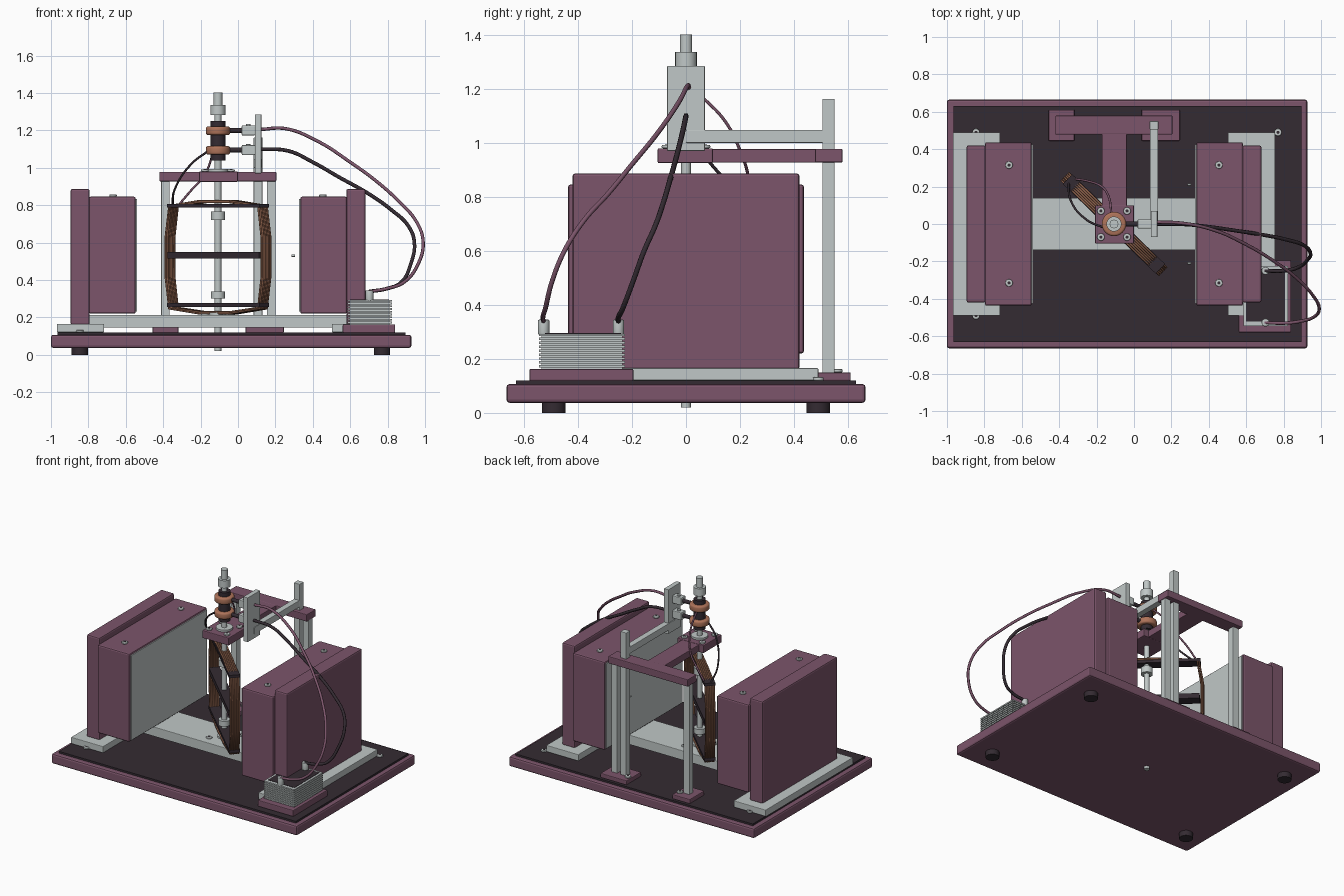
import bpy, bmesh, math
from mathutils import Vector, Matrix

if "Cube" in bpy.data.objects:
    bpy.data.objects.remove(bpy.data.objects["Cube"], do_unlink=True)

AX = -0.107                      # rotor axis
COIL_TURN = math.radians(-44)    # coil plane heading


def material(name, *rgb):
    m = bpy.data.materials.new(name)
    m.use_nodes = True
    m.diffuse_color = (*rgb, 1)
    m.node_tree.nodes["Principled BSDF"].inputs["Base Color"].default_value = (*rgb, 1)
    return m


PLUM = material("plum paint", 0.2, 0.09, 0.145)
METAL = material("pale metal", 0.53, 0.575, 0.57)
DARK = material("dark panel", 0.034, 0.024, 0.032)
COPPER = material("copper ring", 0.42, 0.17, 0.1)
WIRE = material("copper wire", 0.25, 0.112, 0.066)


def finish(name, bm, mat, smooth=False):
    me = bpy.data.meshes.new(name)
    bm.to_mesh(me)
    bm.free()
    me.materials.append(mat)
    ob = bpy.data.objects.new(name, me)
    bpy.context.collection.objects.link(ob)
    if smooth:
        bpy.ops.object.select_all(action="DESELECT")
        ob.select_set(True)
        bpy.context.view_layer.objects.active = ob
        bpy.ops.object.shade_smooth_by_angle(angle=math.radians(35))
    return ob


def box(name, xs, ys, zs, mat, bevel=0.0):
    bm = bmesh.new()
    bmesh.ops.create_cube(bm, size=1)
    lo, hi = [Vector(p) for p in zip(xs, ys, zs)]
    for v in bm.verts:
        v.co = Vector([(l + h) / 2 + c * abs(h - l) for l, h, c in zip(lo, hi, v.co)])
    if bevel:
        bmesh.ops.bevel(bm, geom=bm.edges[:], offset=bevel, segments=2, affect="EDGES", profile=0.5)
    return finish(name, bm, mat)


def cyl(name, start, length, r, mat, axis="z", bevel=0.0):
    bm = bmesh.new()
    bmesh.ops.create_cone(bm, cap_ends=True, segments=24, radius1=r, radius2=r, depth=length)
    if bevel:
        rims = [e for e in bm.edges if abs(e.verts[0].co.z - e.verts[1].co.z) < 1e-5]
        bmesh.ops.bevel(bm, geom=rims, offset=bevel, segments=3, affect="EDGES", profile=0.5)
    bmesh.ops.translate(bm, verts=bm.verts, vec=(0, 0, length / 2))
    if axis == "x":
        bmesh.ops.rotate(bm, verts=bm.verts, matrix=Matrix.Rotation(math.pi / 2, 3, "Y"))
    bmesh.ops.translate(bm, verts=bm.verts, vec=start)
    return finish(name, bm, mat, True)


def tube(name, points, r, mat, closed=False, smooth=True):
    cu = bpy.data.curves.new(name, "CURVE")
    cu.dimensions = "3D"
    cu.bevel_depth, cu.bevel_resolution, cu.resolution_u = r, 2, 8
    cu.use_fill_caps = True
    if smooth:
        sp = cu.splines.new("BEZIER")
        sp.bezier_points.add(len(points) - 1)
        for bp, p in zip(sp.bezier_points, points):
            bp.co = p
            bp.handle_left_type = bp.handle_right_type = "AUTO"
    else:
        sp = cu.splines.new("POLY")
        sp.points.add(len(points) - 1)
        for bp, p in zip(sp.points, points):
            bp.co = (*p, 1)
    sp.use_cyclic_u = closed
    cu.materials.append(mat)
    ob = bpy.data.objects.new(name, cu)
    bpy.context.collection.objects.link(ob)
    return ob


def screw(name, x, y, z):
    cyl(name, (x, y, z), 0.012, 0.02, METAL, bevel=0.004)
    cyl(name + "_socket", (x, y, z + 0.012), 0.001, 0.008, DARK)


# Base board, panel and rubber feet
box("base_board", (-1, 0.927), (-0.665, 0.665), (0.037, 0.107), PLUM, 0.012)
box("base_panel", (-0.965, 0.895), (-0.63, 0.63), (0.1, 0.12), DARK)
for x in (-0.845, 0.77):
    for y in (-0.49, 0.49):
        cyl("rubber_foot", (x, y, 0), 0.04, 0.044, DARK)
        screw("foot_screw", x, y, 0.12)

# Mirrored magnet assemblies and the strip joining them
for side, s in (("right", -1), ("left", 1)):
    def span(a, b):
        return sorted((AX + s * a, AX + s * b))
    box(side + "_bracket_foot", span(0.609, 0.861), (-0.49, 0.49), (0.12, 0.166), METAL, 0.004)
    box(side + "_magnet_back", span(0.686, 0.788), (-0.42, 0.42), (0.16, 0.887), PLUM, 0.01)
    box(side + "_magnet_block", span(0.44, 0.69), (-0.437, 0.437), (0.22, 0.846), PLUM, 0.01)
    box(side + "_pole_face", span(0.433, 0.442), (-0.425, 0.425), (0.232, 0.834), METAL)
    for y in (-0.315, 0.315):
        screw(side + "_magnet_screw", AX + s * 0.561, y, 0.845)
box("joining_strip", (AX - 0.69, AX + 0.69), (-0.14, 0.14), (0.145, 0.213), METAL, 0.004)
for y in (-0.21, 0.21):
    cyl("pole_pin", (0.285, y, 0.53), 0.02, 0.006, METAL, "x")

# Rear stand with T-shaped top
box("stand_pad_right", (-0.457, -0.318), (0.445, 0.61), (0.118, 0.15), PLUM, 0.005)
box("stand_pad_left", (0.04, 0.245), (0.445, 0.61), (0.118, 0.15), PLUM, 0.005)
for x in (-0.345, 0.063):
    screw("pad_screw", x, 0.56, 0.15)
for x, top in ((-0.388, 0.93), (0.178, 0.93), (0.107, 1.163)):
    box("stand_post", (x - 0.023, x + 0.023), (0.505, 0.55), (0.145, top), METAL, 0.003)
box("stand_crossbar", (-0.42, 0.205), (0.478, 0.58), (0.927, 0.978), PLUM, 0.005)
box("stand_stem", (-0.172, -0.038), (0.08, 0.5), (0.927, 0.977), PLUM, 0.004)
box("stand_head", (-0.208, 0), (-0.105, 0.1), (0.925, 0.98), PLUM, 0.005)
for dx in (-0.07, 0.07):
    for dy in (-0.07, 0.07):
        screw("head_screw", AX + dx, dy, 0.98)
        screw("strip_screw", AX + dx, dy, 0.208)

# Arm and plate carrying the brushes
box("brush_arm", (0.085, 0.128), (-0.0, 0.53), (1.0, 1.048), METAL, 0.003)
box("brush_plate", (0.09, 0.125), (-0.07, 0.07), (0.97, 1.285), METAL, 0.003)
for z in (1.095, 1.2):
    box("brush_holder", (0.02, 0.092), (-0.025, 0.025), (z - 0.027, z + 0.027), METAL, 0.005)
    cyl("brush_tip", (-0.05, 0, z), 0.075, 0.013, DARK, "x")
    cyl("holder_screw", (0.055, 0, z + 0.025), 0.008, 0.012, METAL)

# Shaft, collars and slip rings, as start height, length, radius
cyl("shaft", (AX, 0, 0.02), 1.3, 0.018, METAL)
for name, z, h, r, mat in (("shaft_cap", 1.283, 0.053, 0.04, METAL),
                           ("shaft_tip", 1.33, 0.072, 0.023, METAL),
                           ("ring_core", 1.04, 0.21, 0.039, DARK),
                           ("head_bearing", 0.975, 0.018, 0.055, METAL),
                           ("upper_collar", 0.72, 0.045, 0.038, METAL),
                           ("lower_collar", 0.3, 0.038, 0.038, METAL),
                           ("base_bearing", 0.205, 0.02, 0.045, METAL)):
    cyl(name, (AX, 0, z), h, r, mat)
for z in (1.07, 1.175):
    cyl("slip_ring", (AX, 0, z), 0.046, 0.065, COPPER, bevel=0.012)


# Coil frame bars and wire bundle, turned about the shaft
def place(ob):
    ob.matrix_world = Matrix.Translation((AX, 0, 0)) @ Matrix.Rotation(COIL_TURN, 4, "Z")


for z, h, u in ((0.797, 0.02, 0.345), (0.532, 0.036, 0.34), (0.266, 0.022, 0.345)):
    place(box("coil_bar", (-u, u), (-0.036, 0.036), (z - h / 2, z + h / 2), DARK))
quarter = [(0.362, 0.11), (0.336, 0.275), (0.12, 0.3)]
for layer in (0, 0.011):
    for i in range(6):
        w = (i - 2.5) * 0.011
        q = [(u - layer, z - layer * 0.5) for u, z in quarter]
        loop = q + [(-u, z) for u, z in reversed(q)]
        loop += [(-u, -z) for u, z in q] + [(u, -z) for u, z in reversed(q)]
        pts = [(u, w, 0.522 + z) for u, z in loop]
        place(tube("coil_wire", pts, 0.0058, WIRE, True, False))
tube("coil_lead_dark", [(-0.35, 0.22, 0.8), (-0.34, 0.13, 0.88), (-0.25, 0.02, 1.02),
                        (-0.16, -0.02, 1.09)], 0.006, DARK)
tube("coil_lead_plum", [(-0.31, 0.24, 0.81), (-0.25, 0.23, 0.88), (-0.18, 0.205, 0.96),
                        (-0.135, 0.145, 1.08), (-0.12, 0.05, 1.18)], 0.006, PLUM)

# Terminal block with stacked fins
box("terminal_pad", (0.56, 0.84), (-0.58, -0.195), (0.118, 0.163), PLUM, 0.005)
box("terminal_core", (0.595, 0.81), (-0.535, -0.235), (0.16, 0.29), METAL)
for i in range(9):
    z = 0.168 + i * 0.0145
    box("terminal_fin", (0.585, 0.823), (-0.545, -0.225), (z, z + 0.009), METAL)
box("terminal_top", (0.6, 0.808), (-0.522, -0.24), (0.288, 0.295), DARK)
for y in (-0.527, -0.25):
    cyl("terminal_post", (0.703, y, 0.29), 0.055, 0.021, METAL, bevel=0.004)

# Supply cables
tube("plum_cable", [(0.12, 0.01, 1.205), (0.25, 0.005, 1.21), (0.42, -0.03, 1.145),
                    (0.6, -0.11, 1.03), (0.75, -0.2, 0.92), (0.87, -0.29, 0.81),
                    (0.955, -0.38, 0.71), (0.99, -0.45, 0.6), (0.965, -0.495, 0.49),
                    (0.89, -0.52, 0.39), (0.8, -0.53, 0.355), (0.7, -0.527, 0.338)], 0.009, PLUM)
tube("dark_cable", [(0.12, 0, 1.1), (0.27, -0.002, 1.09), (0.4, -0.015, 1.03),
                    (0.54, -0.035, 0.95), (0.7, -0.06, 0.86), (0.82, -0.085, 0.775),
                    (0.91, -0.115, 0.69), (0.943, -0.155, 0.6), (0.925, -0.195, 0.49),
                    (0.87, -0.235, 0.385), (0.8, -0.25, 0.355), (0.7, -0.25, 0.338)], 0.01, DARK)
